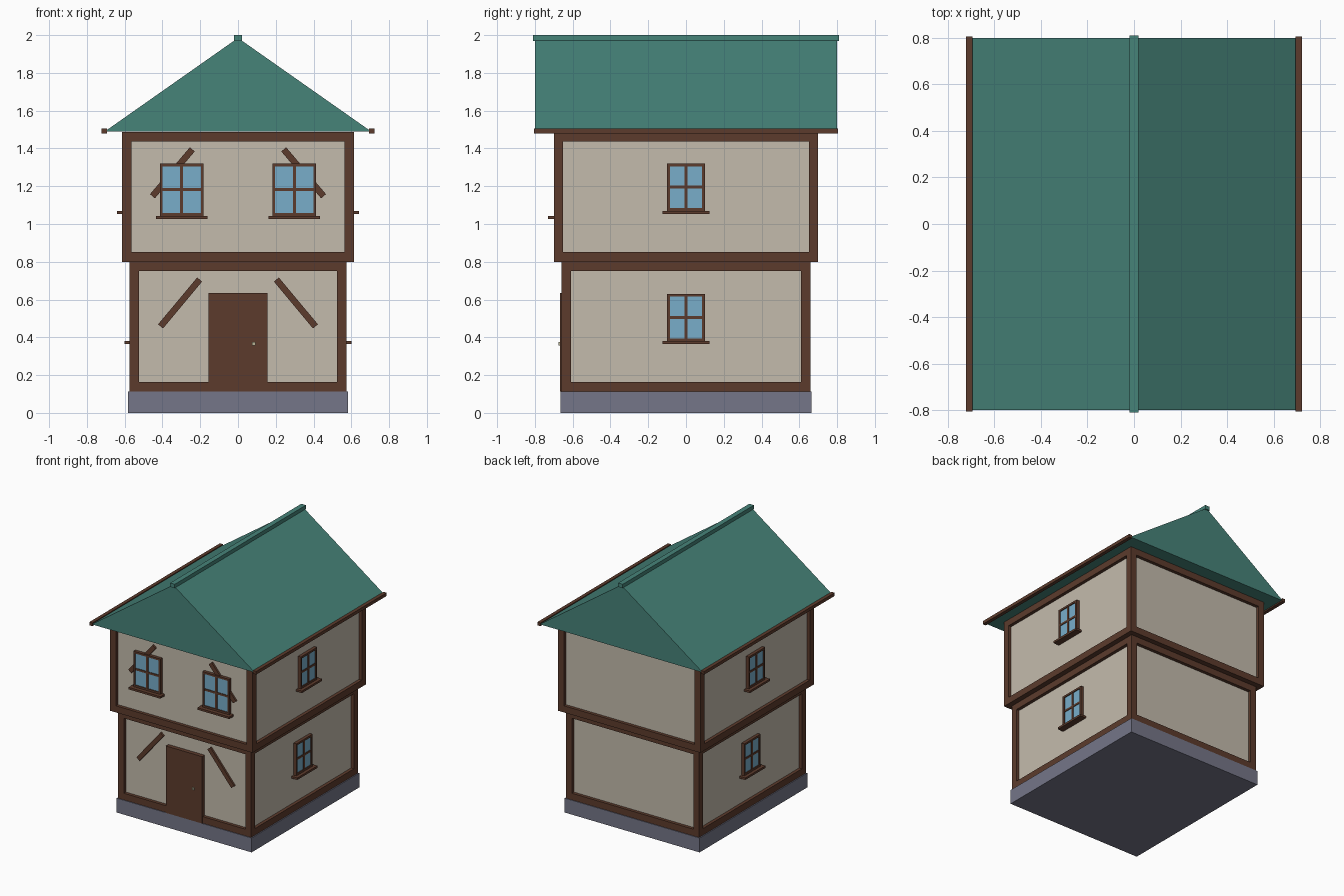
import bpy, bmesh, math
from mathutils import Matrix, Vector

if "Cube" in bpy.data.objects:
    bpy.data.objects.remove(bpy.data.objects["Cube"])


def mat(name, r, g, b):
    lin = [((c / 255 + 0.055) / 1.055) ** 2.4 for c in (r, g, b)]
    m = bpy.data.materials.new(name)
    m.diffuse_color = (*lin, 1)
    m.use_nodes = True
    m.node_tree.nodes["Principled BSDF"].inputs["Base Color"].default_value = m.diffuse_color
    return m


PLASTER = mat("plaster", 196, 187, 172)
TIMBER = mat("dark timber", 92, 59, 44)
ROOF = mat("green roof", 70, 131, 121)
GLASS = mat("window glass", 120, 174, 202)
STONE = mat("foundation stone", 117, 118, 136)
METAL = mat("knob metal", 185, 180, 150)


def build(name, material, boxes, frame=Matrix()):
    """One object from boxes (x0, x1, y0, y1, z0, z1), placed by a frame matrix."""
    bm = bmesh.new()
    for x0, x1, y0, y1, z0, z1 in boxes:
        m = Matrix.Translation(((x0 + x1) / 2, (y0 + y1) / 2, (z0 + z1) / 2))
        m = m @ Matrix.Diagonal((x1 - x0, y1 - y0, z1 - z0, 1))
        bmesh.ops.create_cube(bm, size=1, matrix=frame @ m)
    return finish(name, material, bm)


def finish(name, material, bm):
    bmesh.ops.recalc_face_normals(bm, faces=bm.faces)
    me = bpy.data.meshes.new(name)
    bm.to_mesh(me)
    bm.free()
    me.materials.append(material)
    ob = bpy.data.objects.new(name, me)
    bpy.context.collection.objects.link(ob)
    return ob


def storey(name, hx, hy, z0, z1, b=0.025):
    """Plaster box with timber posts and rails centred on its edges."""
    build(name + "_walls", PLASTER, [(-hx, hx, -hy, hy, z0 + 0.005, z1 - 0.005)])
    beams = []
    for s in (-1, 1):
        for t in (-1, 1):
            beams.append((s * hx - b, s * hx + b, t * hy - b, t * hy + b, z0, z1))
        for a, c in ((z0, z0 + 0.052), (z1 - 0.05, z1)):
            beams.append((-hx + b, hx - b, s * hy - b, s * hy + b, a, c))
            beams.append((s * hx - b, s * hx + b, -hy + b, hy - b, a, c))
    build(name + "_timber_frame", TIMBER, beams)


def window(name, frame, w, z0, z1, sill_w, sill_out):
    """Window in a wall frame: local x along the wall, local -y outward."""
    t, m, zc = 0.015, 0.008, (z0 + z1) / 2
    build(name + "_glass", GLASS, [(-w + t, w - t, -0.018, 0.005, z0 + t, z1 - t)], frame)
    build(name + "_frame", TIMBER, [
        (-w, -w + t, -0.025, 0, z0, z1), (w - t, w, -0.025, 0, z0, z1),
        (-w + t, w - t, -0.025, 0, z0, z0 + t), (-w + t, w - t, -0.025, 0, z1 - t, z1),
        (-m, m, -0.023, 0, z0 + t, z1 - t), (-w + t, w - t, -0.0225, 0, zc - m, zc + m)], frame)
    build(name + "_sill", TIMBER, [(-sill_w, sill_w, -sill_out, 0, z0 - 0.016, z0)], frame)


def brace(name, y, a, b, width=0.034, depth=0.015):
    """Slanted timber on the front wall between two (x, z) points."""
    a, b = Vector((a[0], y, a[1])), Vector((b[0], y, b[1]))
    d = b - a
    frame = Matrix.Translation((a + b) / 2) @ Matrix.Rotation(-math.atan2(d.z, d.x), 4, 'Y')
    h = d.length / 2
    build(name, TIMBER, [(-h, h, -depth, 0.005, -width / 2, width / 2)], frame)


# Foundation and the two storeys
build("foundation", STONE, [(-0.583, 0.583, -0.665, 0.665, 0, 0.112)])
storey("lower", 0.55, 0.635, 0.112, 0.80)
storey("upper", 0.59, 0.675, 0.80, 1.488)

# Windows and braces, mirrored left and right
for s, side in ((-1, "left"), (1, "right")):
    turn = Matrix.Rotation(s * math.pi / 2, 4, 'Z')
    window(f"front_window_{side}", Matrix.Translation((s * 0.298, -0.675, 0)),
           0.116, 1.043, 1.32, 0.137, 0.055)
    window(f"upper_{side}_window", Matrix.Translation((s * 0.59, 0, 0)) @ turn,
           0.1, 1.07, 1.32, 0.125, 0.05)
    window(f"lower_{side}_window", Matrix.Translation((s * 0.55, 0, 0)) @ turn,
           0.1, 0.38, 0.63, 0.125, 0.05)
    brace(f"lower_brace_{side}", -0.635, (s * 0.41, 0.458), (s * 0.203, 0.706))
    brace(f"upper_brace_{side}", -0.675, (s * 0.453, 1.147), (s * 0.242, 1.395))

# Door and knob
build("door", TIMBER, [(-0.157, 0.157, -0.667, -0.63, 0.112, 0.635)])
build("door_knob", METAL, [(0.074, 0.092, -0.676, -0.66, 0.358, 0.375)])

# Solid gable roof: triangle profile extruded along y
bm = bmesh.new()
face = bm.faces.new([bm.verts.new(p) for p in
                     ((-0.705, -0.8, 1.49), (0.705, -0.8, 1.49), (0, -0.8, 1.985))])
ext = bmesh.ops.extrude_face_region(bm, geom=[face])
bmesh.ops.translate(bm, vec=(0, 1.6, 0),
                    verts=[g for g in ext["geom"] if isinstance(g, bmesh.types.BMVert)])
finish("roof", ROOF, bm)

# Ridge cap and eave boards
build("ridge_cap", ROOF, [(-0.02, 0.02, -0.81, 0.81, 1.97, 2.0)])
for s, side in ((-1, "left"), (1, "right")):
    build(f"eave_board_{side}", TIMBER,
          [(s * 0.708 - 0.0135, s * 0.708 + 0.0135, -0.806, 0.806, 1.48, 1.505)])
